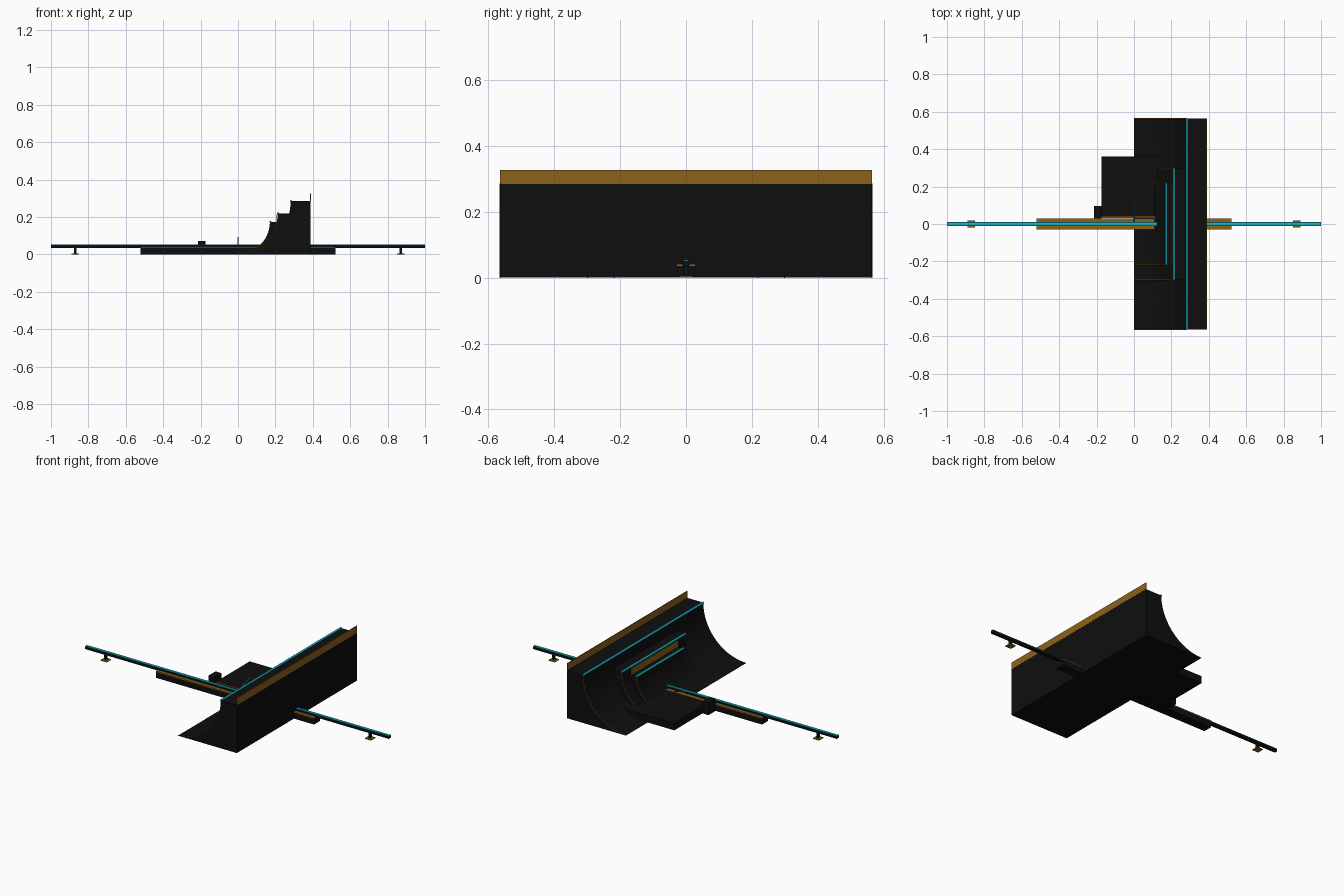
import bpy, bmesh, math
from mathutils import Vector

if "Cube" in bpy.data.objects:
    bpy.data.objects.remove(bpy.data.objects["Cube"])


def material(name, rgb):
    m = bpy.data.materials.new(name)
    m.diffuse_color = (*rgb, 1)
    m.use_nodes = True
    m.node_tree.nodes["Principled BSDF"].inputs["Base Color"].default_value = m.diffuse_color
    return m


BLACK = material("matte black", (0.0045, 0.0045, 0.005))
GOLD = material("dark gold", (0.27, 0.125, 0.010))
CYAN = material("cyan", (0.007, 0.50, 0.60))


def finish(name, bm, mat):
    bmesh.ops.recalc_face_normals(bm, faces=bm.faces)
    mesh = bpy.data.meshes.new(name)
    bm.to_mesh(mesh)
    bm.free()
    mesh.materials.append(mat)
    obj = bpy.data.objects.new(name, mesh)
    bpy.context.collection.objects.link(obj)
    return obj


def box(name, x, y, z, mat):
    """Box from (min, max) ranges on each axis."""
    bm = bmesh.new()
    bmesh.ops.create_cube(bm, size=1)
    for v in bm.verts:
        v.co = [r[0] + (c + 0.5) * (r[1] - r[0]) for c, r in zip(v.co, (x, y, z))]
    return finish(name, bm, mat)


def tube(name, points, radius, mat):
    """Round bar along a path."""
    cu = bpy.data.curves.new(name, 'CURVE')
    cu.dimensions = '3D'
    cu.bevel_depth = radius
    cu.bevel_resolution = 2
    cu.use_fill_caps = True
    sp = cu.splines.new('POLY')
    sp.points.add(len(points) - 1)
    for p, co in zip(sp.points, points):
        p.co = (*co, 1)
    cu.materials.append(mat)
    obj = bpy.data.objects.new(name, cu)
    bpy.context.collection.objects.link(obj)
    return obj


def quarter_pipe(name, run, height, back, half):
    """Concave ramp with deck, coping and gold edge trims."""
    steps = 24
    arc = [(run * math.sin(a), height * (1 - math.cos(a)))
           for a in (math.pi / 2 * i / steps for i in range(steps + 1))]
    bm = bmesh.new()
    face = bm.faces.new([bm.verts.new((x, -half, z))
                         for x, z in arc + [(back, height), (back, 0)]])
    out = bmesh.ops.extrude_face_region(bm, geom=[face])
    moved = [g for g in out["geom"] if isinstance(g, bmesh.types.BMVert)]
    bmesh.ops.translate(bm, verts=moved, vec=Vector((0, 2 * half, 0)))
    ramp = finish(name + "_ramp", bm, BLACK)
    bpy.context.view_layer.objects.active = ramp
    ramp.select_set(True)
    bpy.ops.object.shade_smooth_by_angle(angle=math.radians(30))
    ramp.select_set(False)
    tube(name + "_coping", [(run, -half, height), (run, half, height)], 0.006, CYAN)
    for side, s in (("front", -1), ("back", 1)):
        tube(f"{name}_{side}_edge_trim",
             [(x, s * (half - 0.001), z + 0.001) for x, z in arc], 0.0018, GOLD)


# Three nested quarter pipes
quarter_pipe("large", 0.283, 0.285, 0.388, 0.565)
quarter_pipe("medium", 0.214, 0.22, 0.285, 0.30)
quarter_pipe("small", 0.172, 0.175, 0.215, 0.22)

# Back boards behind the decks
box("large_back_board", (0.385, 0.389), (-0.565, 0.565), (0.285, 0.327), GOLD)
box("small_back_board", (0.203, 0.207), (-0.22, 0.22), (0.175, 0.215), GOLD)

# Grind ledge with gold top edges
box("ledge", (-0.52, 0.52), (-0.028, 0.028), (0, 0.038), BLACK)
for side, s in (("front", -1), ("back", 1)):
    box(f"ledge_{side}_edge", (-0.521, 0.521), sorted((s * 0.011, s * 0.029)),
        (0.035, 0.041), GOLD)

# Long flat rail with cyan top, posts and feet
box("rail", (-1, 1), (-0.010, 0.010), (0.036, 0.050), BLACK)
box("rail_top", (-1, 1), (-0.007, 0.007), (0.050, 0.054), CYAN)
for side, s in (("left", -1), ("right", 1)):
    cx = s * 0.87
    box(f"{side}_rail_post", (cx - 0.007, cx + 0.007), (-0.007, 0.007), (0.004, 0.037), BLACK)
    box(f"{side}_rail_foot", (cx - 0.02, cx + 0.02), (-0.02, 0.02), (0, 0.005), GOLD)

# Low platform with gold front edge, and a small block beside it
box("platform", (-0.175, 0.175), (0.031, 0.36), (0, 0.042), BLACK)
box("platform_edge", (-0.175, 0.12), (0.033, 0.039), (0.042, 0.044), GOLD)
box("block", (-0.215, -0.175), (0.03, 0.095), (0, 0.073), BLACK)

# Thin sloped rod rising from the rail
tube("sloped_rod", [(0, 0, 0.045), (0, 0.11, 0.09)], 0.003, CYAN)
